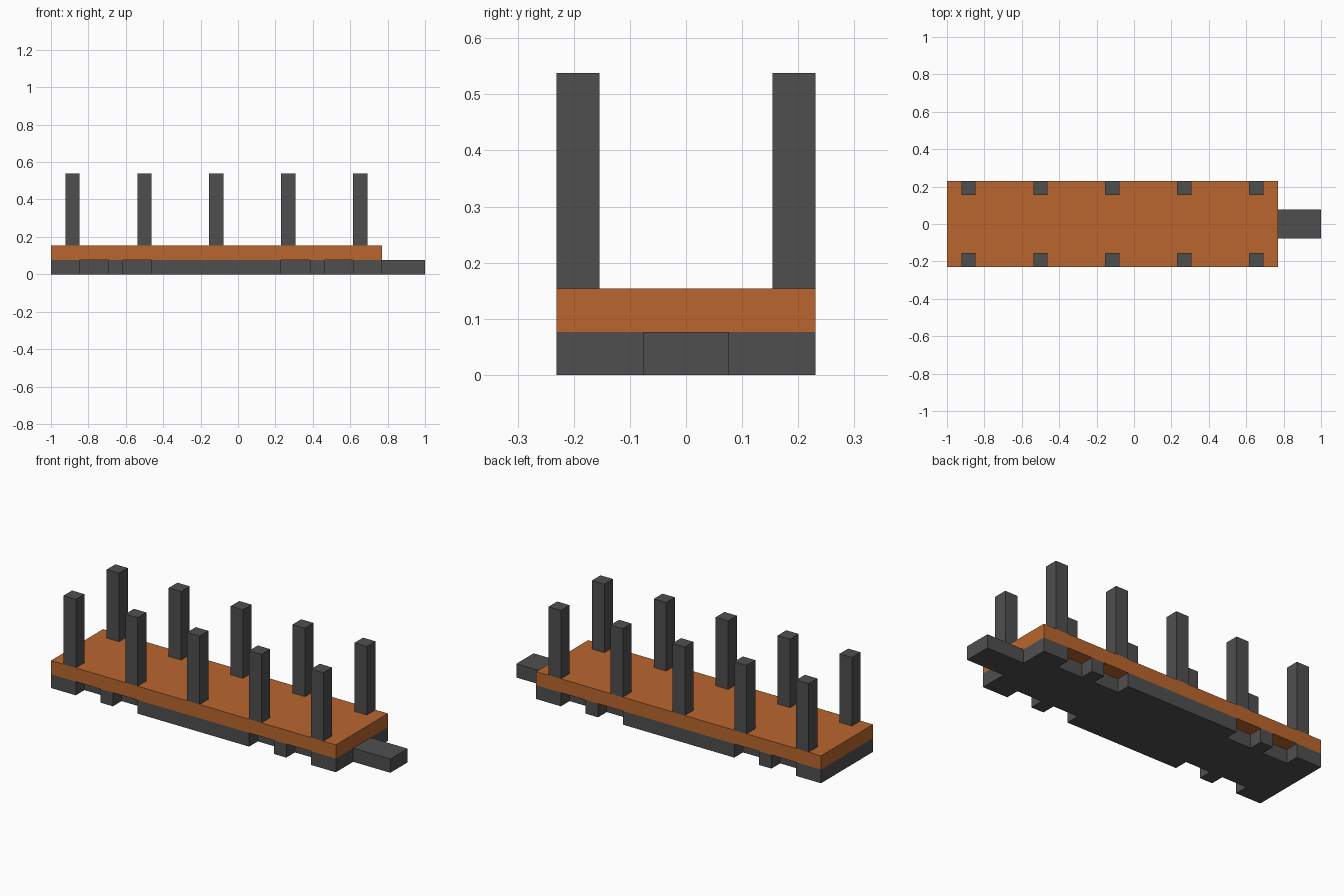
import bpy
import bmesh

U = 1 / 13  # modelling unit: the whole length is 26 units

cube = bpy.data.objects.get("Cube")
if cube:
    bpy.data.objects.remove(cube, do_unlink=True)


def material(name, rgb):
    mat = bpy.data.materials.new(name)
    mat.use_nodes = True
    color = (*rgb, 1)
    mat.diffuse_color = color
    mat.node_tree.nodes["Principled BSDF"].inputs["Base Color"].default_value = color
    return mat


def prism(name, outline, bottom, top, mat):
    """Extrude a counter-clockwise outline (in units) between two heights."""
    bm = bmesh.new()
    face = bm.faces.new([bm.verts.new((x * U, y * U, bottom * U)) for x, y in outline])
    extruded = bmesh.ops.extrude_face_region(bm, geom=[face])["geom"]
    verts = [v for v in extruded if isinstance(v, bmesh.types.BMVert)]
    bmesh.ops.translate(bm, verts=verts, vec=(0, 0, (top - bottom) * U))
    bmesh.ops.recalc_face_normals(bm, faces=bm.faces)
    mesh = bpy.data.meshes.new(name)
    bm.to_mesh(mesh)
    bm.free()
    mesh.materials.append(mat)
    obj = bpy.data.objects.new(name, mesh)
    bpy.context.collection.objects.link(obj)
    return obj


def box(name, x0, x1, y0, y1, z0, z1, mat):
    return prism(name, [(x0, y0), (x1, y0), (x1, y1), (x0, y1)], z0, z1, mat)


grey = material("dark grey", (0.078, 0.078, 0.078))
orange = material("rust orange", (0.49, 0.133, 0.027))

# Chassis with wheel notches along both long sides
front_edge = [(-13, -3)]
for start in (-11, -8, 3, 6):
    front_edge += [(start, -3), (start, -2), (start + 2, -2), (start + 2, -3)]
front_edge.append((10, -3))
back_edge = [(x, -y) for x, y in reversed(front_edge)]
prism("chassis", front_edge + back_edge, 0, 1, grey)

# Coupling bar at the end
box("coupling_bar", 10, 13, -1, 1, 0, 1, grey)

# Deck
box("deck", -13, 10, -3, 3, 1, 2, orange)

# Stakes in two rows
for i in range(5):
    x = -12 + 5 * i
    for side, y in (("front", -3), ("back", 2)):
        box(f"{side}_stake_{i + 1}", x, x + 1, y, y + 1, 2, 7, grey)
